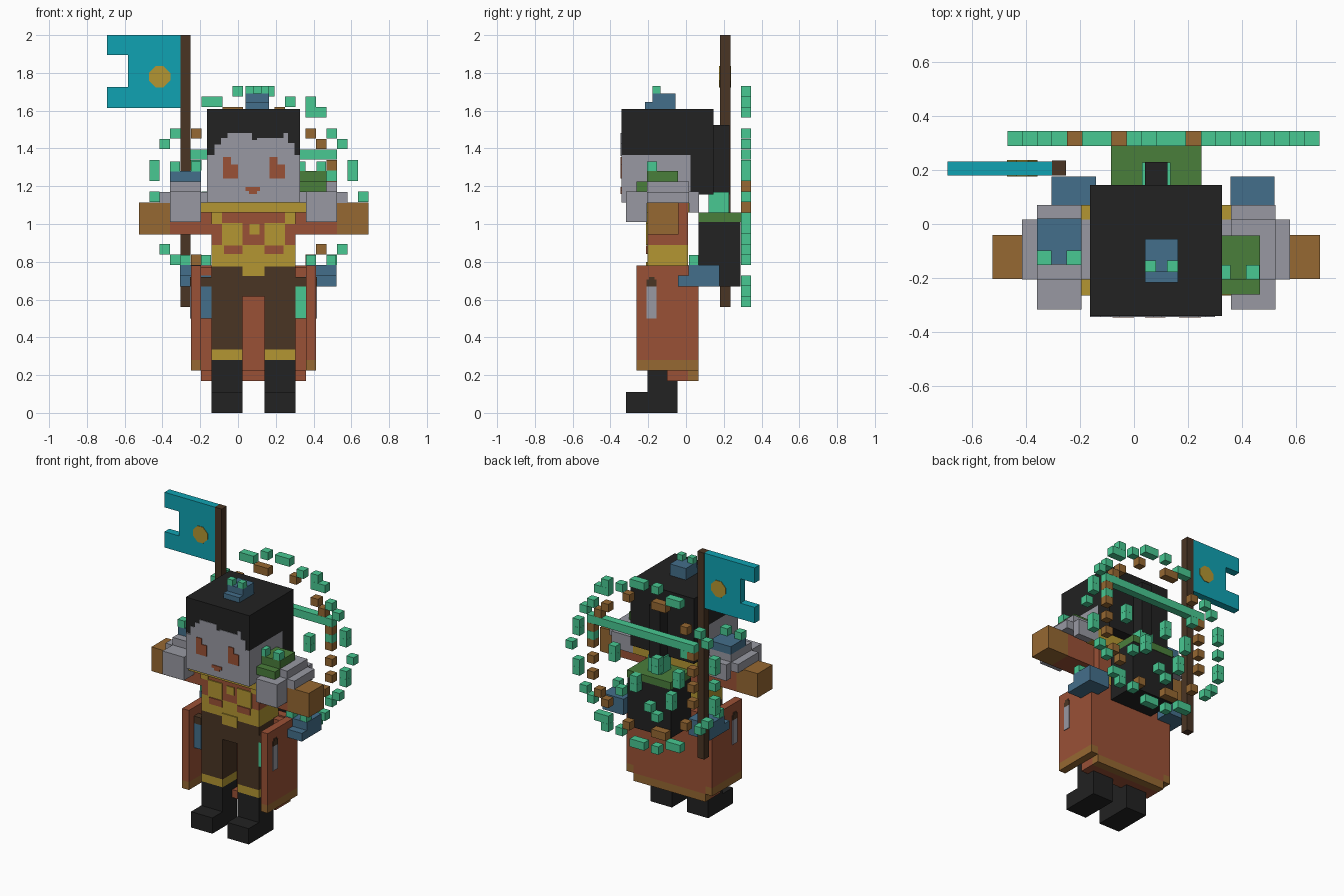
import bpy, bmesh, math


def material(name, hexcol):
    rgb = [int(hexcol[i:i + 2], 16) / 255 for i in (0, 2, 4)]
    lin = [c / 12.92 if c <= 0.04045 else ((c + 0.055) / 1.055) ** 2.4 for c in rgb]
    m = bpy.data.materials.new(name)
    m.diffuse_color = (*lin, 1)
    return m


TEAL = material("teal_green", "48C892")
CYAN = material("flag_cyan", "10A2B2")
GOLD = material("gold", "B39632")
RUST = material("rust", "9A5136")
OCHRE = material("ochre_brown", "966832")
WOOD = material("dark_brown", "4A3524")
BLACK = material("black", "222222")
GREY = material("grey", "9899A2")
BLUE = material("blue", "446F8B")
GREEN = material("green", "4A7E3B")

CX = 0.0825  # symmetry plane of the figure


def boxes(name, mat, *items, mirror=False):
    """One object from boxes given as (x0, x1, y0, y1, z0, z1)."""
    items = list(items)
    if mirror:
        items += [(2 * CX - b[1], 2 * CX - b[0], *b[2:]) for b in items]
    bm = bmesh.new()
    for x0, x1, y0, y1, z0, z1 in items:
        g = bmesh.ops.create_cube(bm, size=1)
        for v in g["verts"]:
            v.co = (x1 if v.co.x > 0 else x0, y1 if v.co.y > 0 else y0,
                    z1 if v.co.z > 0 else z0)
    me = bpy.data.meshes.new(name)
    bm.to_mesh(me)
    bm.free()
    me.materials.append(mat)
    ob = bpy.data.objects.new(name, me)
    bpy.context.collection.objects.link(ob)
    return ob


def prism(name, mat, outline, y0, y1):
    """Extrude an x-z outline along y."""
    bm = bmesh.new()
    f = bm.faces.new([bm.verts.new((x, y0, z)) for x, z in outline])
    g = bmesh.ops.extrude_face_region(bm, geom=[f])
    for v in g["geom"]:
        if isinstance(v, bmesh.types.BMVert):
            v.co.y = y1
    bmesh.ops.recalc_face_normals(bm, faces=bm.faces)
    me = bpy.data.meshes.new(name)
    bm.to_mesh(me)
    bm.free()
    me.materials.append(mat)
    ob = bpy.data.objects.new(name, me)
    bpy.context.collection.objects.link(ob)


# Head, hair and ponytail
boxes("head", GREY, (-0.163, 0.327, -0.342, 0.025, 1.115, 1.365))
boxes("hair", BLACK, (-0.163, 0.327, -0.342, 0.145, 1.365, 1.61),
      (-0.163, 0.327, 0.025, 0.145, 1.155, 1.365))
boxes("ponytail", BLACK, (0.04, 0.125, 0.145, 0.23, 1.155, 1.525))

# Forehead below a stepped hairline
prism("forehead", GREY, [(-0.163, 1.36), (-0.125, 1.36), (-0.125, 1.42), (-0.09, 1.42),
      (-0.09, 1.455), (-0.055, 1.455), (-0.055, 1.483), (0.075, 1.483), (0.075, 1.445),
      (0.1, 1.445), (0.1, 1.455), (0.24, 1.455), (0.24, 1.483), (0.265, 1.483),
      (0.265, 1.43), (0.3, 1.43), (0.3, 1.36)], -0.346, -0.341)
for side, x in (("left", -0.08), ("right", 0.168)):
    boxes(side + "_eye", RUST, (x, x + 0.042, -0.348, -0.34, 1.24, 1.355),
          (x + 0.042, x + 0.08, -0.348, -0.34, 1.24, 1.315))
boxes("mouth", RUST, (0.04, 0.117, -0.347, -0.34, 1.175, 1.195),
      (0.058, 0.1, -0.347, -0.34, 1.16, 1.175))

# Topknot ornament
boxes("topknot", BLUE, (0.04, 0.163, -0.218, -0.055, 1.61, 1.645),
      (0.04, 0.163, -0.178, -0.055, 1.645, 1.69))
boxes("topknot_tips", TEAL, (0.04, 0.082, -0.178, -0.135, 1.688, 1.73),
      (0.122, 0.163, -0.178, -0.135, 1.688, 1.73))

# Torso and chest armour
boxes("chest", RUST, (-0.14, 0.305, -0.205, 0.01, 0.89, 1.11))
boxes("waist", GOLD, (-0.14, 0.305, -0.205, 0.01, 0.775, 0.89))
boxes("collar", GOLD, (-0.195, 0.36, -0.265, -0.205, 1.06, 1.115),
      (-0.25, 0.415, 0.01, 0.07, 1.06, 1.165))
boxes("chest_plates", GOLD, (-0.085, 0.025, -0.212, -0.2, 0.89, 1.005),
      (-0.14, -0.085, -0.212, -0.2, 1.0, 1.06), mirror=True)
boxes("chest_centre", GOLD, (0.06, 0.115, -0.211, -0.2, 0.945, 1.0))
boxes("waist_patches", RUST, (-0.075, 0.025, -0.212, -0.2, 0.84, 0.885), mirror=True)
boxes("buckle", GOLD, (0.025, 0.14, -0.212, -0.2, 0.725, 0.8))

# Arms and sleeves
boxes("arms", RUST, (0.305, 0.525, -0.204, -0.041, 0.945, 1.11), mirror=True)
boxes("sleeves", OCHRE, (0.525, 0.69, -0.205, -0.04, 0.945, 1.113), mirror=True)

# Shoulder pads
boxes("shoulder_pads", GREY, (0.325, 0.58, -0.207, 0.017, 1.11, 1.17),
      (0.36, 0.525, -0.318, -0.207, 1.01, 1.172), (0.36, 0.525, 0.017, 0.07, 1.06, 1.172),
      (0.36, 0.525, -0.207, 0.017, 1.17, 1.225), mirror=True)
boxes("left_shoulder_cap", BLUE, (-0.36, -0.195, -0.15, 0.02, 1.224, 1.28))
boxes("left_cap_tips", TEAL, (-0.36, -0.307, -0.152, -0.098, 1.279, 1.33),
      (-0.25, -0.195, -0.152, -0.098, 1.279, 1.33))
boxes("right_shoulder_cap", GREEN, (0.3, 0.468, -0.207, -0.042, 1.22, 1.28),
      (0.3, 0.468, -0.262, -0.207, 1.17, 1.225))
boxes("right_cap_tips", TEAL, (0.305, 0.358, -0.207, -0.153, 1.279, 1.33),
      (0.415, 0.466, -0.207, -0.153, 1.279, 1.33))

# Trousers and boots
boxes("hips", WOOD, (-0.14, 0.305, -0.205, -0.045, 0.615, 0.775))
boxes("trouser_legs", WOOD, (0.14, 0.305, -0.205, -0.045, 0.335, 0.615), mirror=True)
boxes("knee_bands", GOLD, (0.14, 0.305, -0.205, -0.045, 0.28, 0.335), mirror=True)
boxes("boots", BLACK, (0.14, 0.305, -0.205, -0.045, 0.11, 0.28),
      (0.14, 0.305, -0.318, -0.045, 0, 0.11), mirror=True)

# Coat skirt with trim
boxes("skirt_sides", RUST, (0.36, 0.413, -0.263, 0.065, 0.28, 0.78), mirror=True)
boxes("skirt_side_trim", OCHRE, (0.36, 0.413, -0.263, 0.065, 0.225, 0.28), mirror=True)
boxes("skirt_back", RUST, (-0.195, 0.36, 0.01, 0.065, 0.225, 0.78),
      (-0.195, 0.36, -0.1, 0.01, 0.17, 0.225), (-0.195, 0.36, -0.04, 0.01, 0.225, 0.77))
boxes("skirt_back_trim", OCHRE, (-0.195, 0.36, 0.01, 0.065, 0.17, 0.225))

# Hip pouches and sheath details
boxes("left_inner_sheath", BLUE, (-0.195, -0.14, -0.207, -0.155, 0.5, 0.67))
boxes("right_inner_sheath", TEAL, (0.305, 0.36, -0.207, -0.155, 0.5, 0.67))
boxes("sheath_caps", WOOD, (0.305, 0.36, -0.207, -0.155, 0.67, 0.72),
      (0.41, 0.418, -0.208, -0.155, 0.67, 0.705),
      (0.41, 0.418, -0.197, -0.166, 0.705, 0.72), mirror=True)
boxes("outer_sheaths", GREY, (0.41, 0.418, -0.208, -0.155, 0.5, 0.67), mirror=True)
boxes("right_pouch", BLUE, (0.358, 0.522, -0.042, 0.177, 0.67, 0.727),
      (0.358, 0.522, 0.013, 0.177, 0.727, 0.782))
boxes("left_pouch", BLUE, (-0.307, -0.142, -0.042, 0.177, 0.67, 0.727),
      (-0.307, -0.142, 0.013, 0.177, 0.727, 0.782))
boxes("pouch_tips", TEAL, (0.36, 0.413, 0.015, 0.065, 0.781, 0.835),
      (0.468, 0.52, 0.015, 0.065, 0.781, 0.835), (-0.305, -0.252, 0.015, 0.065, 0.781, 0.835),
      (-0.197, -0.144, 0.015, 0.065, 0.781, 0.835))

# Back jar with lid
boxes("jar", BLACK, (-0.085, 0.25, 0.067, 0.289, 0.67, 1.01))
boxes("jar_lid", GREEN, (-0.085, 0.25, 0.067, 0.292, 1.01, 1.06))
boxes("lid_knob", TEAL, (0.03, 0.135, 0.12, 0.228, 1.06, 1.17))

# Banner
boxes("flag_pole", WOOD, (-0.305, -0.252, 0.18, 0.235, 0.56, 2.0))
prism("flag", CYAN, [(-0.305, 1.615), (-0.305, 2.0), (-0.693, 2.0), (-0.693, 1.895),
      (-0.582, 1.895), (-0.582, 1.725), (-0.693, 1.725), (-0.693, 1.615)], 0.18, 0.233)
badge = [(-0.415 + 0.06 * math.cos(math.radians(a)), 1.78 + 0.06 * math.sin(math.radians(a)))
         for a in (20, 70, 110, 160, 200, 250, 290, 340)]
prism("flag_badge_front", GOLD, badge, 0.176, 0.181)
prism("flag_badge_back", GOLD, badge, 0.232, 0.237)

# Rune halo made of cells
C = 0.0552


def cells(name, mat, pts):
    out = []
    for i, k in sorted(set(pts)):
        x, z = 0.11 + C * i, 1.145 + 0.0557 * k
        out.append((x - C / 2, x + C / 2, 0.29, 0.345, z - C / 2, z + C / 2))
    boxes(name, mat, *out)


def flip(pts):
    return pts + [(i, -k) for i, k in pts]


cells("halo_outer_ring", TEAL, flip([
    (-2, 10), (0, 10), (1, 10), (3, 9), (5, 9), (6, 8), (5, 8), (7, 6), (8, 5), (9, 3), (9, 2),
    (10, 0), (-5, 9), (-4, 9), (-8, 6), (-9, 5), (-10, 3), (-10, 2), (-10, 0)]))
cells("halo_inner_ring", OCHRE, flip([
    (-6, 6), (5, 6), (7, 3), (6, 5), (-3, 8), (-2, 8), (2, 8), (7, 1), (-7, 1), (-7, 3)]))
cells("halo_rune", TEAL, [(i, 4) for i in range(-7, 8)] + [
    (4, 0), (4, 1), (-2, 0), (-2, 1), (1, -3), (1, -2), (-5, -1), (-5, 0),
    (-2, -6), (-1, -5), (-4, -4), (-4, -3), (3, -4), (-6, 3), (7, 2)])
